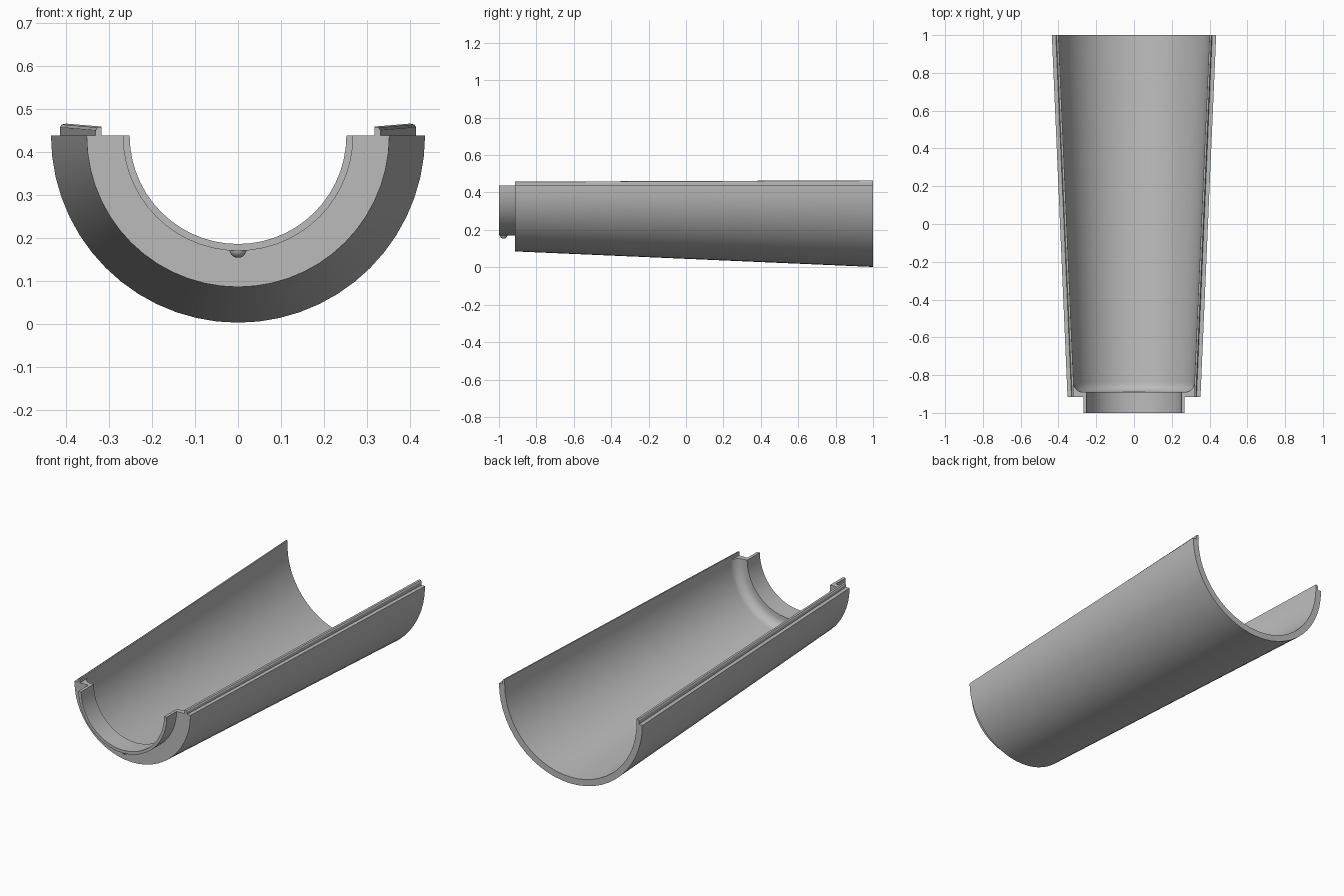
import bpy, bmesh, math
from mathutils import Vector, Matrix

cube = bpy.data.objects.get("Cube")
if cube:
    bpy.data.objects.remove(cube, do_unlink=True)

AXIS = 0.437      # height of the split plane
SEGMENTS = 28     # steps around the half turn

grey = bpy.data.materials.new("plain grey")
grey.use_nodes = True
grey.diffuse_color = (0.5, 0.5, 0.5, 1)
grey.node_tree.nodes["Principled BSDF"].inputs["Base Color"].default_value = (0.5, 0.5, 0.5, 1)


def finish(name, bm, angle=30):
    bmesh.ops.recalc_face_normals(bm, faces=bm.faces)
    mesh = bpy.data.meshes.new(name)
    bm.to_mesh(mesh)
    bm.free()
    mesh.materials.append(grey)
    obj = bpy.data.objects.new(name, mesh)
    bpy.context.collection.objects.link(obj)
    bpy.ops.object.select_all(action='DESELECT')
    obj.select_set(True)
    bpy.context.view_layer.objects.active = obj
    bpy.ops.object.shade_smooth_by_angle(angle=math.radians(angle))
    return obj


def half_turn(name, profile):
    """Sweep a closed (y, radius) profile through the lower half circle."""
    bm = bmesh.new()
    rings = []
    for i in range(SEGMENTS + 1):
        a = math.pi * i / SEGMENTS
        rings.append([bm.verts.new((r * math.cos(a), y, AXIS - r * math.sin(a)))
                      for y, r in profile])
    n = len(profile)
    for lower, upper in zip(rings, rings[1:]):
        for j in range(n):
            k = (j + 1) % n
            bm.faces.new((lower[j], lower[k], upper[k], upper[j]))
    bm.faces.new(rings[0])
    bm.faces.new(rings[-1])
    return finish(name, bm)


def inner_radius(y):
    return 0.318 + (y + 0.89) * 0.0434


# Tapered half shell with end flange, rounded inside corner and narrow neck
FILLET = 0.05
corner_y = -0.89 + FILLET
corner_r = inner_radius(corner_y) - FILLET
fillet = [(corner_y - FILLET * math.sin(t), corner_r + FILLET * math.cos(t))
          for t in (math.pi / 2 * i / 8 for i in range(9))]
half_turn("half_shell", [(-1, 0.252), (-1, 0.268), (-0.915, 0.268), (-0.915, 0.352),
                         (1, 0.435), (1, inner_radius(1))] + fillet + [(-0.89, 0.252)])

# Chamfered locating lips along both upper edges
for side, label in ((1, "left"), (-1, "right")):
    bm = bmesh.new()
    ends = []
    for y, rise in ((-0.915, 0.021), (1, 0.028)):
        x = inner_radius(y)
        section = [(x, 0), (x + 0.014, 0), (x + 0.014, rise - 0.008),
                   (x + 0.010, rise - 0.002), (x, rise)]
        ends.append([bm.verts.new((side * px, y, AXIS + pz)) for px, pz in section])
    front, back = ends
    bm.faces.new(front)
    bm.faces.new(back)
    for j in range(len(front)):
        k = (j + 1) % len(front)
        bm.faces.new((front[j], front[k], back[k], back[j]))
    finish(label + "_lip", bm, 15)

# Small round catch under the neck
bm = bmesh.new()
bmesh.ops.create_uvsphere(bm, u_segments=16, v_segments=10, radius=0.02,
                          matrix=Matrix.Translation(Vector((0, -0.975, 0.173))))
bmesh.ops.bisect_plane(bm, geom=bm.verts[:] + bm.edges[:] + bm.faces[:],
                       plane_co=(0, 0, 0.174), plane_no=(0, 0, 1), clear_outer=True)
bmesh.ops.holes_fill(bm, edges=bm.edges[:])
finish("neck_catch", bm)
